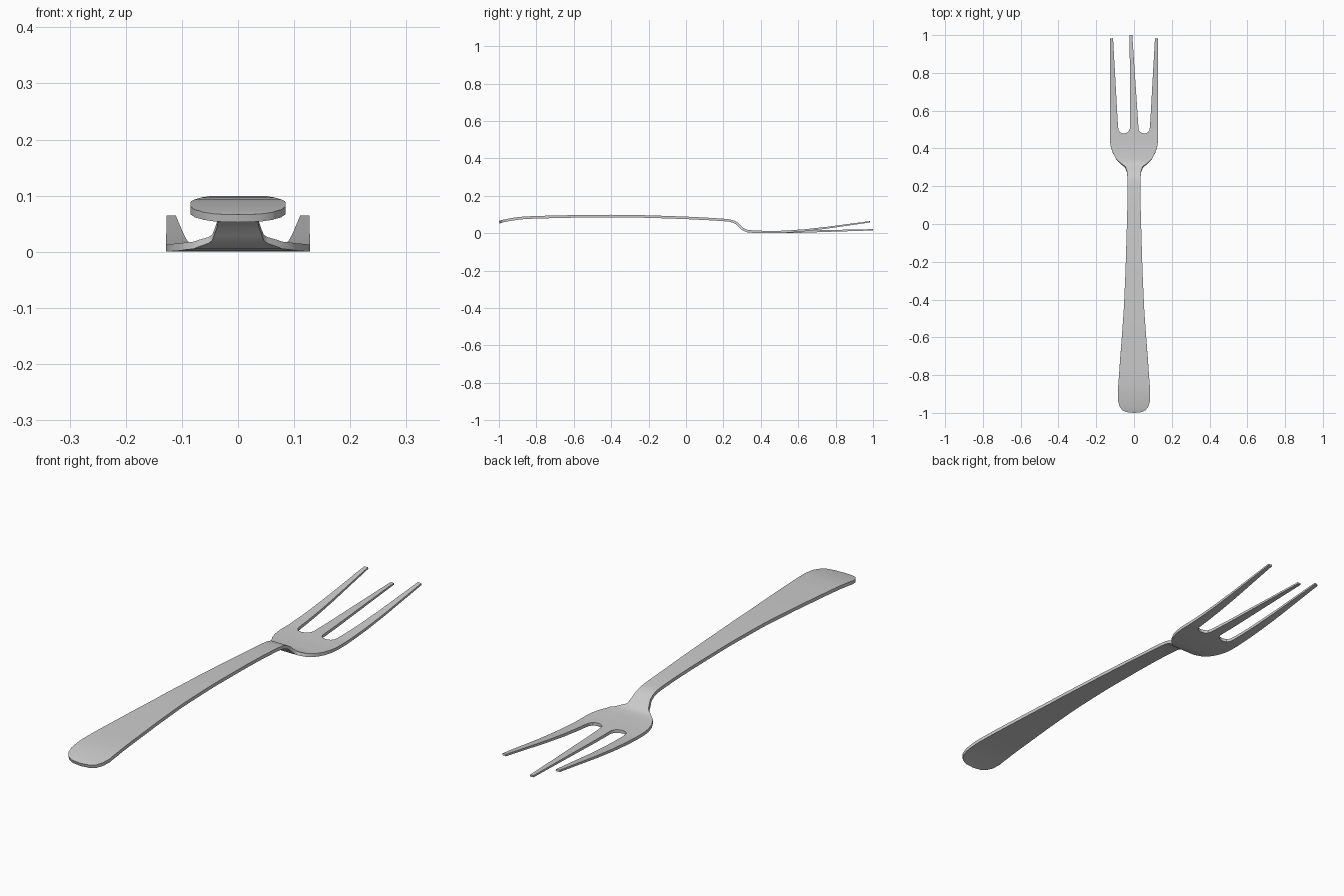
import bpy, bmesh, math
from mathutils import Vector
from mathutils.geometry import tessellate_polygon

if "Cube" in bpy.data.objects:
    bpy.data.objects.remove(bpy.data.objects["Cube"])

# Side profiles of the upper surface: (y, z)
BODY = [(-1, .066), (-.98, .072), (-.95, .078), (-.91, .085), (-.86, .090),
        (-.78, .093), (-.6, .097), (-.4, .099), (-.2, .096), (0, .089),
        (.12, .083), (.2, .078), (.235, .074), (.26, .067), (.28, .055),
        (.295, .039), (.31, .026), (.33, .018), (.36, .015), (.42, .013), (.5, .013)]
MIDDLE = BODY + [(.6, .0135), (.8, .018), (1, .022)]
OUTER = BODY + [(.56, .016), (.64, .022), (.75, .034), (.87, .050), (1, .067)]
THICK = [(-1, .014), (.4, .013), (.55, .012), (1, .007)]

# Right half of the plan outline, from handle end to the first slot
HALF = [(.04, -.996), (.062, -.985), (.077, -.965), (.085, -.935), (.085, -.88),
        (.076, -.75), (.066, -.62), (.054, -.45), (.045, -.25), (.039, -.05),
        (.035, .1), (.034, .24), (.037, .28), (.046, .305), (.07, .322),
        (.095, .345), (.114, .38), (.124, .415), (.128, .45), (.128, .7),
        (.127, .98), (.111, .983), (.085, .52), (.082, .497), (.073, .484),
        (.057, .479), (.041, .482), (.029, .49), (.024, .505)]
# The middle tine leans slightly to one side
TINE_TIP = [(-.009, 1), (-.023, 1)]


def lerp(table, y):
    for (a, p), (b, q) in zip(table, table[1:]):
        if y <= b:
            return p + (q - p) * (y - a) / (b - a)
    return table[-1][1]


def lift(v, bottom):
    """Place a flat vertex on the upper or lower bent surface."""
    x, y = v.x, v.y
    prof = OUTER if abs(x) > .05 else MIDDLE
    z = lerp(prof, y)
    if not bottom:
        return Vector((x, y, z))
    e = .008
    y0, y1 = max(-1, y - e), min(1, y + e)
    ang = math.atan((lerp(prof, y1) - lerp(prof, y0)) / (y1 - y0))
    t = lerp(THICK, y)
    return Vector((x, min(1, y + t * math.sin(ang)), max(0, z - t * math.cos(ang))))


# Flat plan shape
left = [(-x if x != .024 else -.021, y) for x, y in reversed(HALF)]
outline = [Vector((x, y, 0)) for x, y in [(0, -1)] + HALF + TINE_TIP + left]
bm = bmesh.new()
verts = [bm.verts.new(p) for p in outline]
for tri in tessellate_polygon([outline]):
    bm.faces.new([verts[i] for i in tri])
bmesh.ops.recalc_face_normals(bm, faces=bm.faces[:])

# Cross cuts so the sheet can bend
for y in sorted({p[0] for p in MIDDLE + OUTER} | {p[1] for p in HALF}):
    if -1 < y < 1:
        bmesh.ops.bisect_plane(bm, geom=bm.verts[:] + bm.edges[:] + bm.faces[:],
                               dist=1e-5, plane_co=(0, y, 0), plane_no=(0, 1, 0))

# Thicken and bend
ext = bmesh.ops.extrude_face_region(bm, geom=bm.faces[:], use_keep_orig=True)
top = {g for g in ext["geom"] if isinstance(g, bmesh.types.BMVert)}
for v in bm.verts:
    v.co = lift(v.co, v not in top)
bmesh.ops.recalc_face_normals(bm, faces=bm.faces[:])

mesh = bpy.data.meshes.new("fork")
bm.to_mesh(mesh)
bm.free()
fork = bpy.data.objects.new("fork", mesh)
bpy.context.collection.objects.link(fork)
bpy.context.view_layer.objects.active = fork
fork.select_set(True)
bpy.ops.object.shade_smooth_by_angle(angle=math.radians(35))
